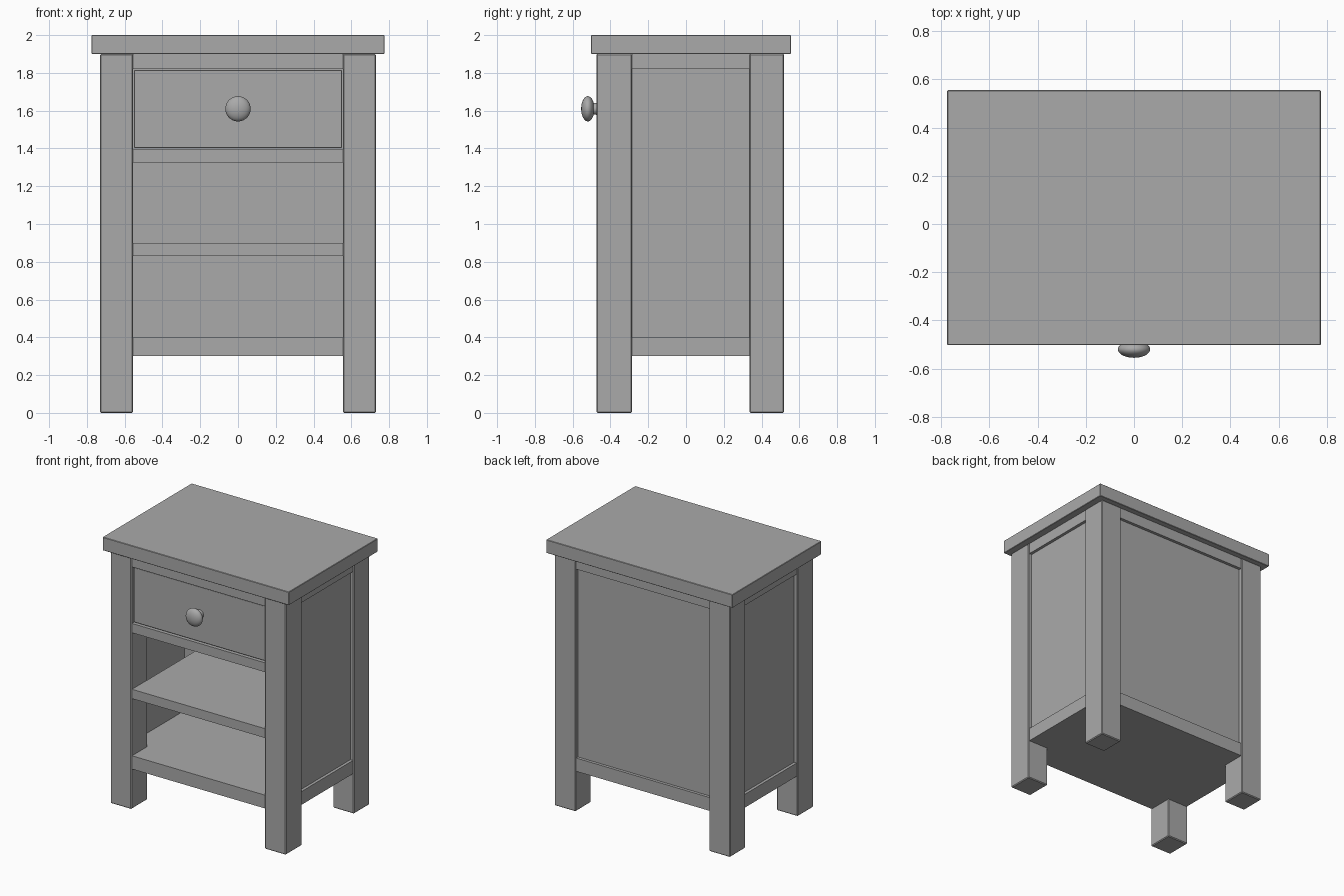
import bpy, bmesh, math
from mathutils import Matrix

cube = bpy.data.objects.get("Cube")
if cube:
    bpy.data.objects.remove(cube, do_unlink=True)

grey = bpy.data.materials.new("grey_paint")
grey.use_nodes = True
grey.diffuse_color = (0.4, 0.4, 0.4, 1)
grey.node_tree.nodes["Principled BSDF"].inputs["Base Color"].default_value = (0.4, 0.4, 0.4, 1)


def finish(name, bm):
    mesh = bpy.data.meshes.new(name)
    bm.to_mesh(mesh)
    bm.free()
    mesh.materials.append(grey)
    obj = bpy.data.objects.new(name, mesh)
    bpy.context.scene.collection.objects.link(obj)
    return obj


def box(name, x, y, z, bevel=0):
    """Box from three (low, high) ranges."""
    bm = bmesh.new()
    bmesh.ops.create_cube(bm, size=1)
    spans = (x, y, z)
    for v in bm.verts:
        v.co = [(lo + hi) / 2 + c * (hi - lo) for c, (lo, hi) in zip(v.co, spans)]
    obj = finish(name, bm)
    if bevel:
        mod = obj.modifiers.new("soft_edges", 'BEVEL')
        mod.width = bevel
        mod.segments = 1
    return obj


LEG_IN, LEG_OUT = 0.555, 0.73
FRONT, FRONT_IN = -0.475, -0.285
BACK, BACK_IN = 0.52, 0.335
TOP = 1.9
REVEAL = 0.008      # rails sit just behind the leg faces
RECESS = 0.03       # panels sit deeper
UPPER, LOWER = (1.82, TOP), (0.3, 0.4)

box("table_top", (-0.775, 0.775), (-0.503, 0.555), (TOP, 2.0), 0.003)

# Legs, side rails and side panels
for side, s in (("right", -1), ("left", 1)):
    def span(a, b):
        return tuple(sorted((s * a, s * b)))
    box(f"front_leg_{side}", span(LEG_IN, LEG_OUT), (FRONT, FRONT_IN), (0, TOP), 0.006)
    box(f"back_leg_{side}", span(LEG_IN, LEG_OUT), (BACK_IN, BACK), (0, TOP), 0.006)
    for label, z in (("upper", UPPER), ("lower", LOWER)):
        box(f"{label}_side_rail_{side}", span(LEG_IN, LEG_OUT - REVEAL), (FRONT_IN, BACK_IN), z)
    box(f"side_panel_{side}", span(LEG_OUT - 0.05, LEG_OUT - RECESS),
        (FRONT_IN, BACK_IN), (LOWER[1], UPPER[0]))

# Back panel and its rails
inner = (-LEG_IN, LEG_IN)
box("back_panel", inner, (BACK - 0.05, BACK - RECESS), (LOWER[1], UPPER[0]))
box("upper_back_rail", inner, (BACK - 0.08, BACK - REVEAL), UPPER)

# Shelves and front rails
depth = (FRONT + REVEAL, BACK - 0.05)
box("bottom_shelf", inner, (depth[0], BACK - REVEAL), LOWER)
box("middle_shelf", inner, depth, (0.83, 0.9))
box("drawer_divider", inner, depth, (1.325, 1.395))
box("upper_front_rail", inner, (depth[0], FRONT + 0.08), UPPER)

# Drawer
DRAWER = FRONT + 0.02
box("drawer_front", (-0.55, 0.55), (DRAWER, DRAWER + 0.05), (1.402, 1.815), 0.003)
box("drawer_box", (-0.53, 0.53), (DRAWER + 0.05, 0.42), (1.402, 1.78))

# Round knob: flattened ball on a short stem
bm = bmesh.new()
turn = Matrix.Rotation(math.pi / 2, 4, 'X')
place = Matrix.Translation((0, -0.52, 1.61))
bmesh.ops.create_uvsphere(bm, u_segments=32, v_segments=16, radius=1,
                          matrix=place @ turn @ Matrix.Diagonal((0.067, 0.067, 0.035, 1)))
bmesh.ops.create_cone(bm, cap_ends=True, segments=24, radius1=0.033, radius2=0.03, depth=0.07,
                      matrix=Matrix.Translation((0, -0.48, 1.61)) @ turn)
knob = finish("drawer_knob", bm)
bpy.context.view_layer.objects.active = knob
knob.select_set(True)
bpy.ops.object.shade_smooth_by_angle(angle=math.radians(40))
